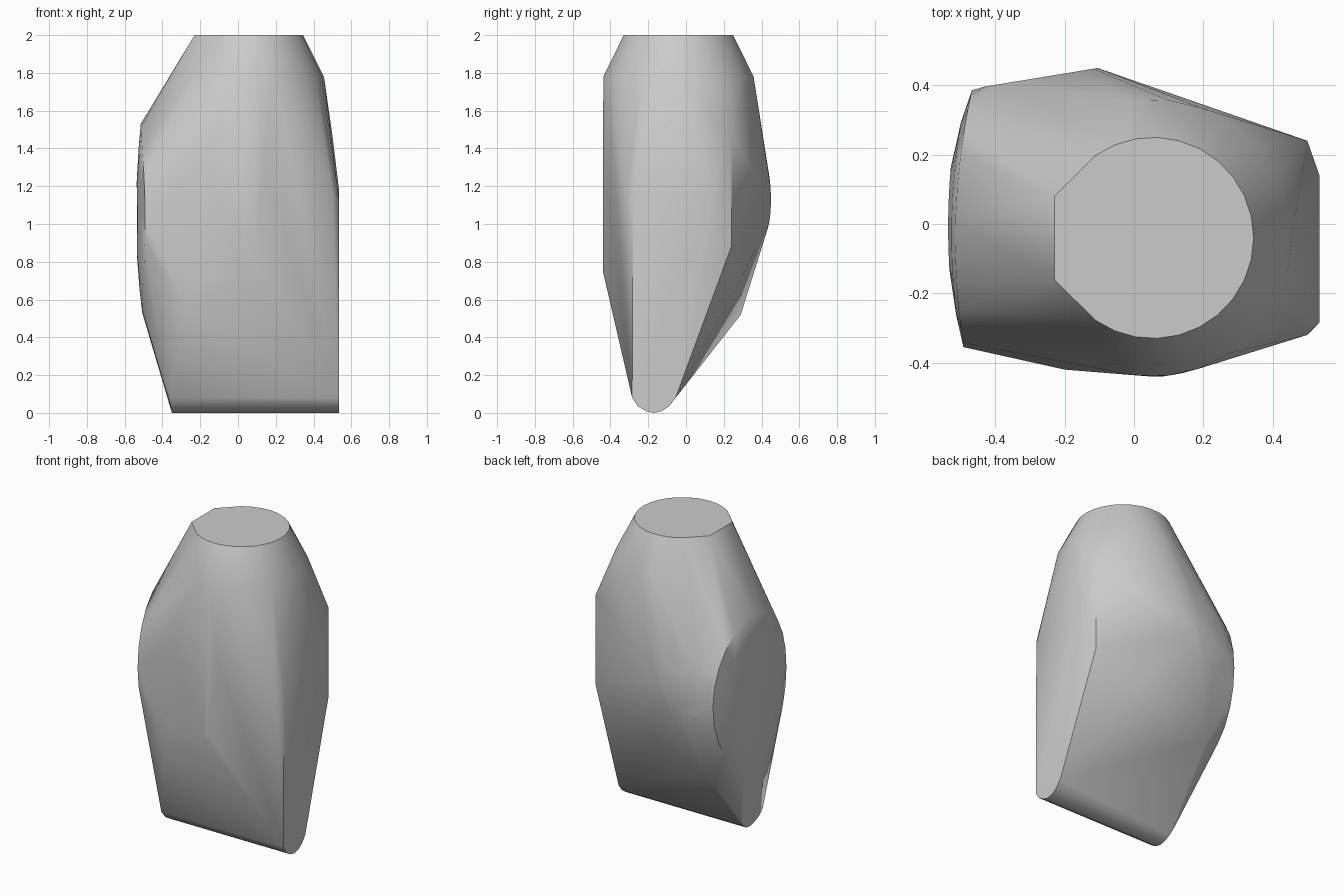
import bpy, bmesh
from math import sin, cos, pi, radians

cube = bpy.data.objects.get("Cube")
if cube:
    bpy.data.objects.remove(cube)

grey = bpy.data.materials.new("plain_grey")
grey.use_nodes = True
colour = (0.6, 0.6, 0.6, 1)
grey.diffuse_color = colour
grey.node_tree.nodes["Principled BSDF"].inputs["Base Color"].default_value = colour

points = []


def ring(cx, cy, z, r, start, end, steps):
    """Horizontal arc of points, angles in degrees."""
    for i in range(steps + 1):
        a = radians(start + (end - start) * i / steps)
        points.append((cx + r * cos(a), cy + r * sin(a), z))


# Flat top with a straight cut on one side
ring(0.055, -0.04, 2, 0.29, -125, 125, 20)
points += [(-0.23, 0.08, 2), (-0.23, -0.16, 2)]

# Shoulder arc under the top
ring(0.055, -0.04, 1.78, 0.4, -98, 98, 14)

# Slightly domed side panel
for r in (0.4, 0.75, 1):
    for i in range(24):
        a = 2 * pi * i / 24
        c, s = cos(a), sin(a)
        x = -0.54 + r * r * (0.06 * c * c + 0.012 * c + 0.025 * s * s + 0.008 * (s < 0) * s * s)
        points.append((x, 0.015 + 0.37 * r * c, 1.03 + 0.5 * r * s))

# Small round flat on the back
for i in range(16):
    a = 2 * pi * i / 16
    x = -0.27 + 0.165 * cos(a)
    points.append((x, 0.45 + 0.165 * (x + 0.105), 1.13 + 0.165 * sin(a)))

# Rounded bottom edge
for y, z in ((-0.285, 0.08), (-0.255, 0.035), (-0.21, 0.008), (-0.17, 0),
             (-0.13, 0.008), (-0.09, 0.035), (-0.055, 0.08)):
    points += [(0.535, y, z), (-0.35 - 0.2 * z, y, z)]

# Front ridge and its lower corners
points += [(0.05, -0.44, 0.75), (0.08, -0.44, 0.8), (0.14, -0.43, 1.3),
           (-0.2, -0.42, 0.7), (-0.2, -0.42, 1.3), (-0.27, -0.395, 0.56)]
# Narrow flat side
points += [(0.5, -0.32, 1.17), (0.535, -0.28, 1.12), (0.535, 0.14, 1.18),
           (0.535, 0.14, 0.92), (0.5, 0.24, 1.47), (0.5, 0.24, 0.88)]
# Lower back corners
points += [(-0.34, 0.29, 0.52), (0.2, 0.3, 0.73)]

# Wrap a convex skin around all the outlines
bm = bmesh.new()
for p in points:
    bm.verts.new(p)
hull = bmesh.ops.convex_hull(bm, input=bm.verts[:])
loose = {g for g in hull["geom_interior"] + hull["geom_unused"] if isinstance(g, bmesh.types.BMVert)}
bmesh.ops.delete(bm, geom=list(loose), context='VERTS')
bmesh.ops.remove_doubles(bm, verts=bm.verts[:], dist=0.004)
bmesh.ops.dissolve_limit(bm, angle_limit=radians(1), verts=bm.verts[:], edges=bm.edges[:])
bmesh.ops.recalc_face_normals(bm, faces=bm.faces[:])

mesh = bpy.data.meshes.new("faceted_body")
bm.to_mesh(mesh)
bm.free()
body = bpy.data.objects.new("faceted_body", mesh)
bpy.context.collection.objects.link(body)
mesh.materials.append(grey)

bpy.ops.object.select_all(action='DESELECT')
body.select_set(True)
bpy.context.view_layer.objects.active = body
bpy.ops.object.shade_smooth_by_angle(angle=radians(35))
